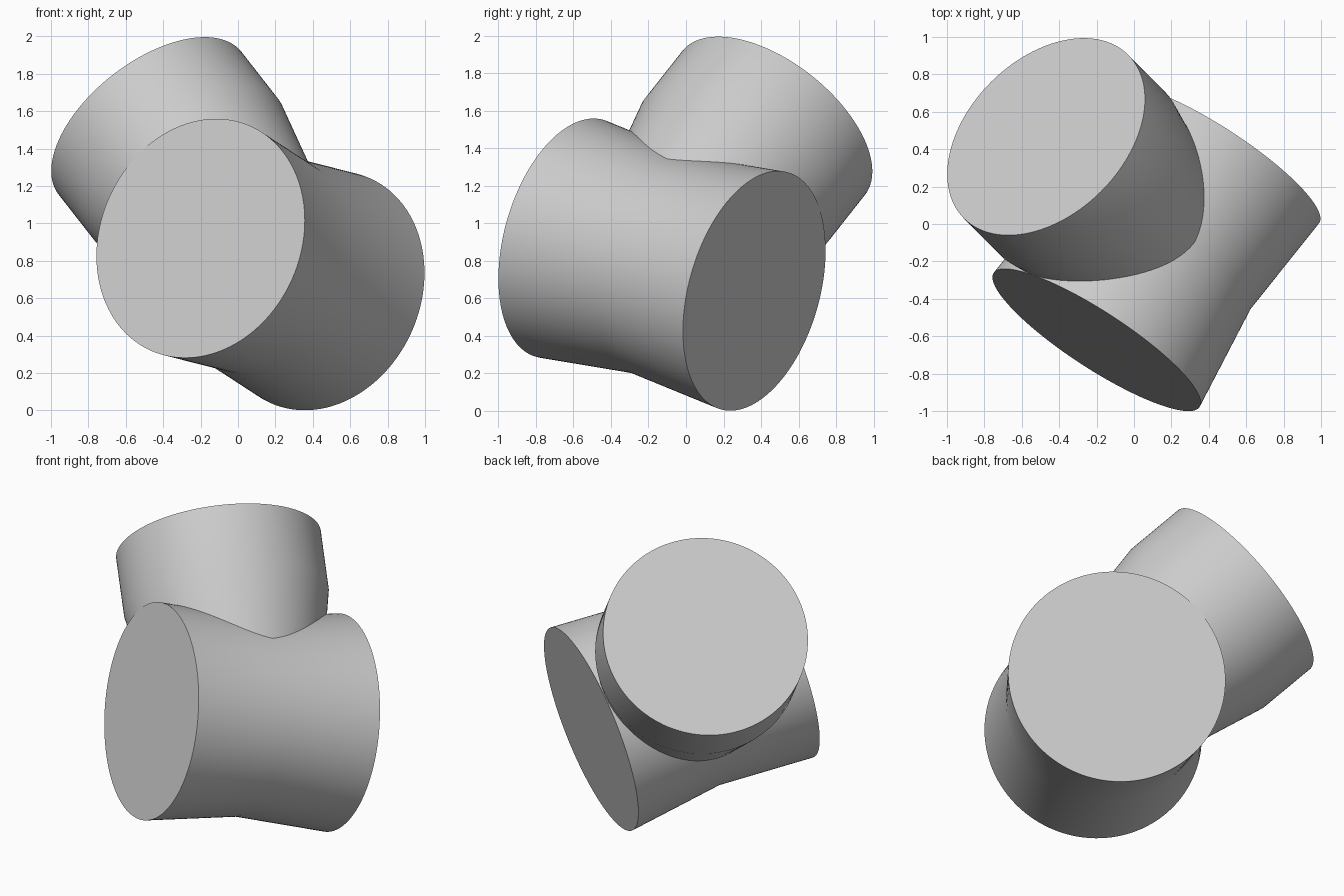
import bpy
import math
from mathutils import Vector

cube = bpy.data.objects.get("Cube")
if cube:
    bpy.data.objects.remove(cube, do_unlink=True)

SIDES = 128
grey = bpy.data.materials.new("plain grey")
grey.use_nodes = True
color = (0.6, 0.6, 0.6, 1)
grey.diffuse_color = color
grey.node_tree.nodes["Principled BSDF"].inputs["Base Color"].default_value = color


def turned_part(name, centre, axis, profile):
    """Closed solid of revolution: profile lists (distance along axis, radius)."""
    verts, faces = [], []
    for dist, radius in profile:
        for i in range(SIDES):
            a = math.tau * i / SIDES
            verts.append((radius * math.cos(a), radius * math.sin(a), dist))
    for ring in range(len(profile) - 1):
        for i in range(SIDES):
            j = (i + 1) % SIDES
            low, high = ring * SIDES, (ring + 1) * SIDES
            faces.append((low + i, low + j, high + j, high + i))
    faces.append(tuple(reversed(range(SIDES))))
    faces.append(tuple(range(len(verts) - SIDES, len(verts))))
    mesh = bpy.data.meshes.new(name)
    mesh.from_pydata(verts, [], faces)
    mesh.materials.append(grey)
    turn = Vector(axis).to_track_quat('Z', 'Y').to_matrix().to_4x4()
    turn.translation = centre
    mesh.transform(turn)
    obj = bpy.data.objects.new(name, mesh)
    bpy.context.collection.objects.link(obj)
    bpy.ops.object.select_all(action='DESELECT')
    obj.select_set(True)
    bpy.context.view_layer.objects.active = obj
    bpy.ops.object.shade_smooth_by_angle(angle=math.radians(30))


# Both arms share the joint where the main barrel is narrowest
joint = Vector((0.12, -0.128, 0.78))
front_end = Vector((-0.2, -0.62, 0.92))
branch_end = Vector((-0.47, 0.467, 1.535))

# Waisted main barrel, flared equally to both ends
half = (front_end - joint).length
turned_part("main_barrel", joint, front_end - joint,
            [(-half, 0.657), (0, 0.6), (half, 0.657)])

# Side branch: straight collar on a tapered neck
reach = (branch_end - joint).length
turned_part("side_branch", joint, branch_end - joint,
            [(0, 0.47), (reach - 0.375, 0.62), (reach, 0.62)])
